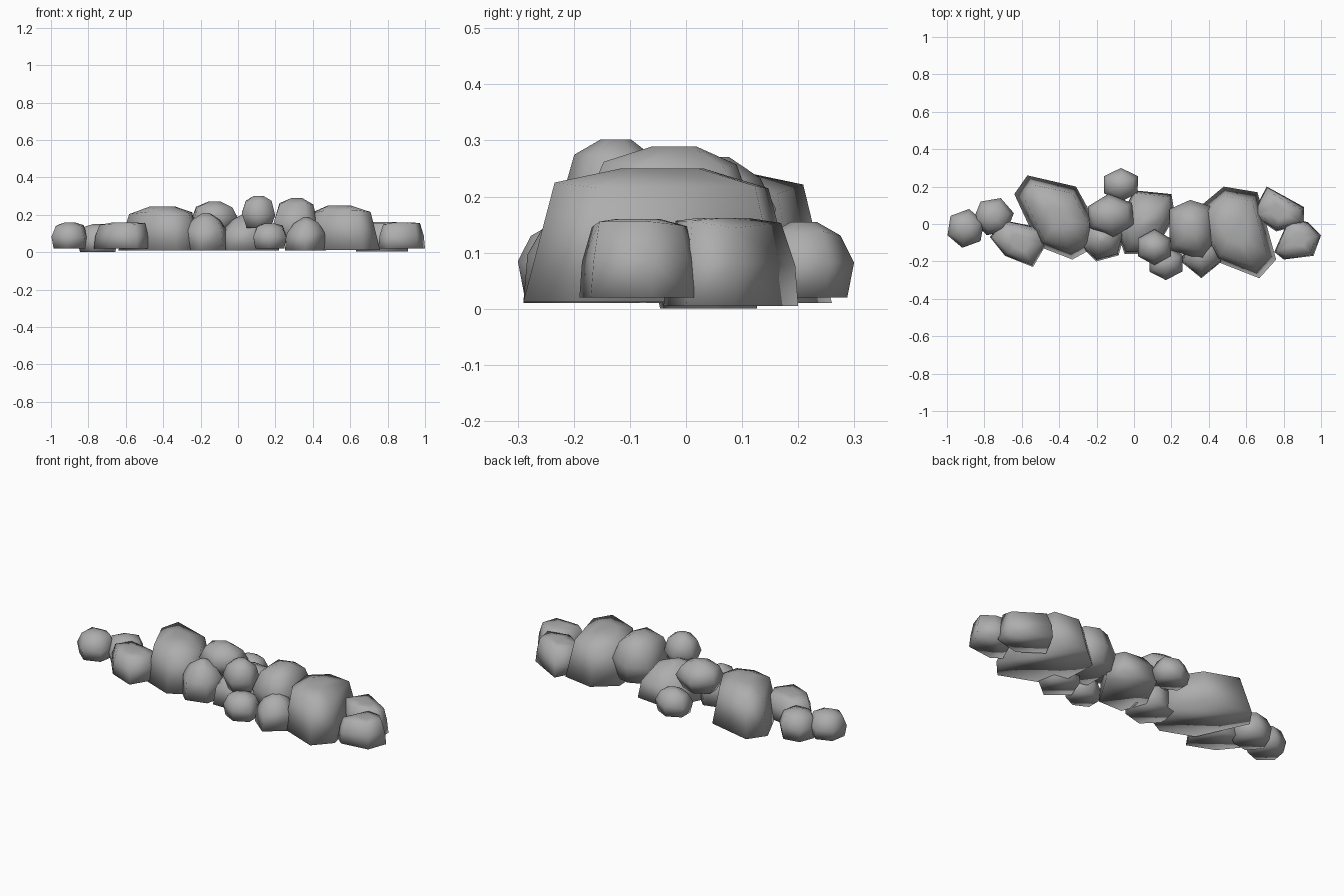
import bpy
import bmesh
import math
import random

random.seed(7)

if "Cube" in bpy.data.objects:
    bpy.data.objects.remove(bpy.data.objects["Cube"], do_unlink=True)

# One plain stone colour
stone = bpy.data.materials.new("stone_grey")
stone.use_nodes = True
grey = (0.42, 0.42, 0.42, 1)
stone.diffuse_color = grey
shader = stone.node_tree.nodes["Principled BSDF"]
shader.inputs["Base Color"].default_value = grey
shader.inputs["Roughness"].default_value = 0.9

# Ring profiles as (height, radius) from the flat underside up to the crown
SLAB = [(0, 1), (0.85, 0.78), (1, 0.3)]
BLOCK = [(0, 1), (0.5, 0.95), (0.92, 0.8), (1, 0.35)]
PEAKED = [(0, 1), (0.5, 0.92), (0.85, 0.6), (1, 0.15)]
BELLIED = [(0, 0.86), (0.45, 1), (0.86, 0.75), (1, 0.25)]
PERCHED = [(0, 0.7), (0.42, 1), (0.8, 0.78), (1, 0.28)]


def oval(x_range, y_range, yaw=0, sides=6):
    """Return a regular outline turned by yaw that fills the given ranges."""
    angles = [math.radians(yaw) + math.tau * i / sides for i in range(sides)]

    def spread(values, low, high):
        least, most = min(values), max(values)
        return [low + (v - least) / (most - least) * (high - low) for v in values]

    xs = spread([math.cos(a) for a in angles], *x_range)
    ys = spread([math.sin(a) for a in angles], *y_range)
    return list(zip(xs, ys))


def make_rock(name, profile, outline, bottom, top):
    """Stack shrinking copies of the outline and wrap them in a closed hull."""
    cx = sum(x for x, y in outline) / len(outline)
    cy = sum(y for x, y in outline) / len(outline)
    bm = bmesh.new()
    for height, radius in profile:
        for x, y in outline:
            r = radius
            h = height
            if 0 < height < 1:
                r *= random.uniform(0.97, 1.02)
                h += random.uniform(-0.05, 0.05)
            bm.verts.new((cx + (x - cx) * r, cy + (y - cy) * r, bottom + (top - bottom) * h))

    bmesh.ops.convex_hull(bm, input=bm.verts[:])
    loose = [v for v in bm.verts if not v.link_faces]
    bmesh.ops.delete(bm, geom=loose, context="VERTS")
    bmesh.ops.recalc_face_normals(bm, faces=bm.faces[:])

    mesh = bpy.data.meshes.new(name)
    bm.to_mesh(mesh)
    bm.free()
    mesh.materials.append(stone)
    mesh.shade_smooth()
    bpy.context.collection.objects.link(bpy.data.objects.new(name, mesh))


# Right-hand end of the row
make_rock("right_end_rock", BELLIED, oval((-1, -0.8), (-0.13, 0.08), yaw=20), 0.02, 0.16)
make_rock("right_back_rock", BELLIED, oval((-0.86, -0.64), (-0.06, 0.14), yaw=10), 0, 0.15)
make_rock("right_front_rock", BLOCK, [
    (-0.77, -0.07), (-0.7, 0.02), (-0.5, -0.02),
    (-0.47, -0.11), (-0.54, -0.23), (-0.69, -0.17)], 0.02, 0.16)
make_rock("right_boulder", SLAB, [
    (-0.57, 0.26), (-0.31, 0.2), (-0.2, 0), (-0.22, -0.13),
    (-0.33, -0.19), (-0.51, -0.12), (-0.64, 0.16)], 0.01, 0.245)

# Middle of the row
make_rock("middle_front_rock", PEAKED, oval((-0.29, -0.05), (-0.2, 0.04), yaw=15), 0.01, 0.21)
make_rock("middle_back_rock", BELLIED, oval((-0.16, 0.02), (0.12, 0.3), yaw=30), 0.02, 0.155)
make_rock("middle_boulder", PEAKED, [
    (-0.1, -0.02), (0, 0.18), (0.2, 0.16),
    (0.22, 0.04), (0.1, -0.16), (-0.05, -0.16)], 0.01, 0.21)
make_rock("small_front_rock", BELLIED, oval((0.08, 0.26), (-0.3, -0.12), yaw=30), 0.02, 0.155)
make_rock("left_front_rock", PEAKED, [
    (0.25, -0.2), (0.36, -0.29), (0.47, -0.2),
    (0.45, -0.1), (0.3, -0.07)], 0.01, 0.185)

# Rocks resting on top
make_rock("top_right_rock", PERCHED, oval((-0.25, 0), (-0.07, 0.16), yaw=35), 0.11, 0.27)
make_rock("top_front_rock", PERCHED, oval((0.02, 0.2), (-0.22, -0.03), yaw=30), 0.13, 0.302)
make_rock("top_left_rock", BELLIED, [
    (0.19, -0.14), (0.19, 0.08), (0.3, 0.13),
    (0.41, 0.1), (0.43, -0.09), (0.37, -0.19)], 0.05, 0.289)

# Left-hand end of the row
make_rock("left_boulder", SLAB, [
    (0.36, 0.1), (0.48, 0.2), (0.66, 0.17), (0.76, -0.19),
    (0.67, -0.29), (0.44, -0.2), (0.37, -0.08)], 0.012, 0.25)
make_rock("left_back_rock", BLOCK, [
    (0.63, 0.05), (0.71, 0.2), (0.91, 0.09),
    (0.91, 0), (0.76, -0.04)], 0.005, 0.162)
make_rock("left_end_rock", BLOCK, [
    (0.75, -0.15), (0.83, 0.03), (0.93, 0.01),
    (1, -0.06), (0.96, -0.17), (0.8, -0.19)], 0.02, 0.16)
